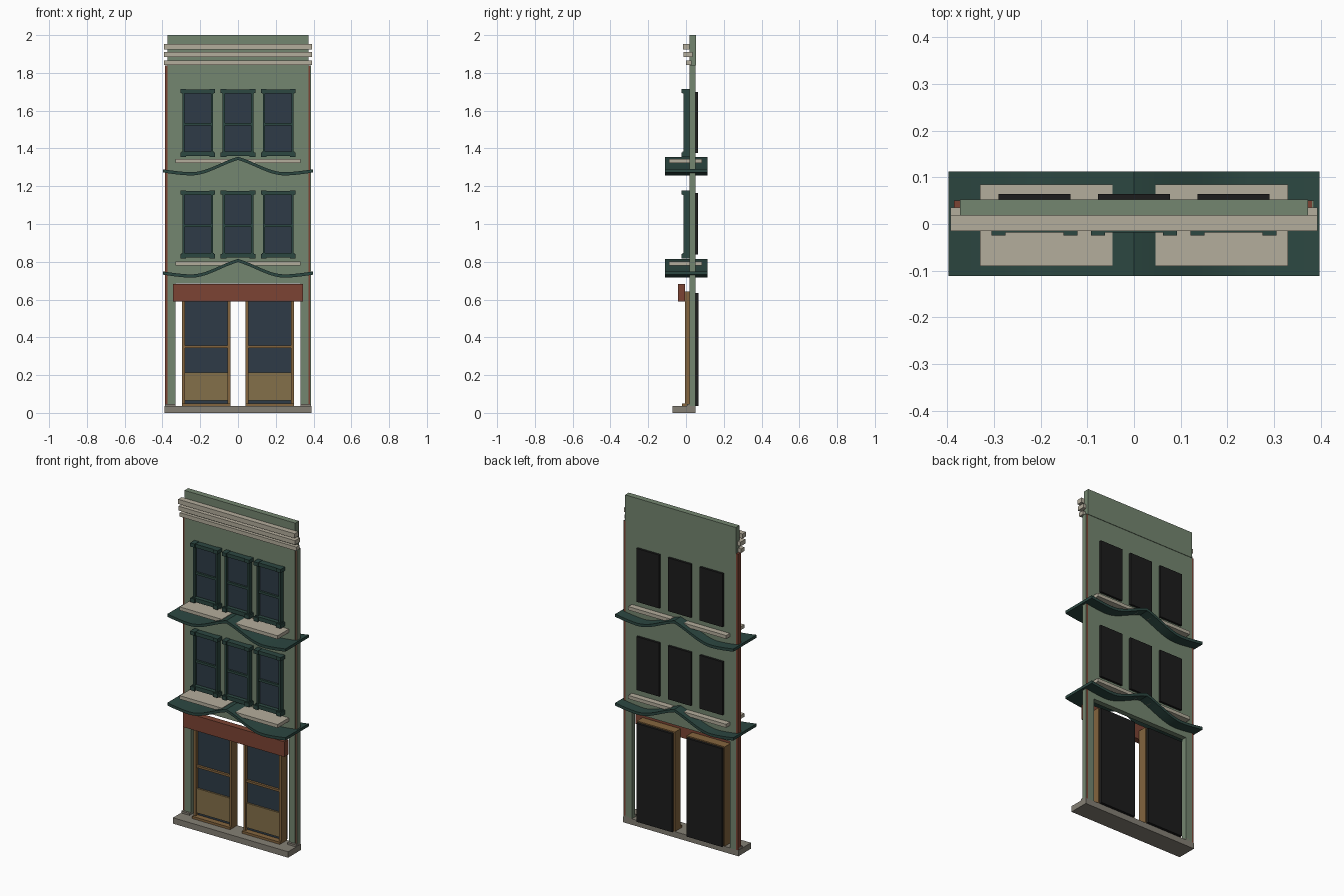
import bpy, bmesh, math

if "Cube" in bpy.data.objects:
    bpy.data.objects.remove(bpy.data.objects["Cube"])


def colour(name, hex_code):
    def lin(c):
        c /= 255
        return c / 12.92 if c < 0.04045 else ((c + 0.055) / 1.055) ** 2.4
    m = bpy.data.materials.new(name)
    m.diffuse_color = [lin(int(hex_code[i:i + 2], 16)) for i in (0, 2, 4)] + [1]
    m.use_nodes = True
    m.node_tree.nodes["Principled BSDF"].inputs["Base Color"].default_value = m.diffuse_color
    return m


SAGE = colour("sage_green", "748670")
TEAL = colour("dark_teal", "2C4741")
CREAM = colour("cream", "B4AD9C")
GLASS = colour("slate_glass", "2E3B47")
BLACK = colour("black", "1C1C1C")
RED = colour("brick_red", "7C4433")
WOOD = colour("wood_panel", "84704A")
TRIM = colour("wood_trim", "84653E")
STONE = colour("stone", "858075")


def finish(name, bm, mat):
    bmesh.ops.recalc_face_normals(bm, faces=bm.faces)
    me = bpy.data.meshes.new(name)
    bm.to_mesh(me)
    bm.free()
    me.materials.append(mat)
    ob = bpy.data.objects.new(name, me)
    bpy.context.collection.objects.link(ob)
    return ob


def boxes(name, mat, *spans):
    """Several boxes in one object, each given as x0, x1, y0, y1, z0, z1."""
    bm = bmesh.new()
    for x0, x1, y0, y1, z0, z1 in spans:
        for v in bmesh.ops.create_cube(bm, size=1)["verts"]:
            v.co.x = x1 if v.co.x > 0 else x0
            v.co.y = y1 if v.co.y > 0 else y0
            v.co.z = z1 if v.co.z > 0 else z0
    return finish(name, bm, mat)


def extrude_profile(name, mat, outline, y0, y1):
    """Closed x-z outline extruded along y."""
    bm = bmesh.new()
    face = bm.faces.new([bm.verts.new((x, y0, z)) for x, z in outline])
    new = bmesh.ops.extrude_face_region(bm, geom=[face])["geom"]
    bmesh.ops.translate(bm, vec=(0, y1 - y0, 0),
                        verts=[g for g in new if isinstance(g, bmesh.types.BMVert)])
    return finish(name, bm, mat)


# Facade with an open shop front, and a parapet above
half = [(0.33, 0.685), (0.33, 0.035), (0.373, 0.035), (0.373, 1.84)]
extrude_profile("facade_wall", SAGE,
                half + [(-x, z) for x, z in reversed(half)], 0.018, 0.05)
boxes("parapet", SAGE, (-0.373, 0.373, 0.018, 0.053, 1.84, 2.0))

# Corner strips
boxes("corner_strips", RED, (-0.386, -0.373, 0.022, 0.05, 0.035, 1.84),
      (0.373, 0.382, 0.022, 0.05, 0.035, 1.84))
boxes("right_edge", SAGE, (0.382, 0.386, 0.018, 0.05, 0.035, 1.84))

# Cornice bands
boxes("cornice", CREAM, (-0.393, 0.393, -0.015, 0.019, 1.925, 1.953),
      (-0.393, 0.393, -0.012, 0.035, 1.884, 1.91),
      (-0.393, 0.393, 0.0, 0.03, 1.842, 1.866))

# Threshold and wall plinths
boxes("threshold", STONE, (-0.388, 0.388, -0.072, 0.05, 0, 0.036),
      (-0.386, -0.33, 0.005, 0.05, 0.036, 0.048),
      (0.33, 0.386, 0.005, 0.05, 0.036, 0.048))

# Fascia over the shop front
boxes("fascia_board", RED, (-0.343, 0.343, -0.042, -0.004, 0.59, 0.682))


def door(cx, tag):
    x0, x1 = cx - 0.128, cx + 0.128
    boxes("door_frame_" + tag, TRIM,
          (x0, x0 + 0.015, -0.005, 0.05, 0.036, 0.642),
          (x1 - 0.015, x1, -0.005, 0.05, 0.036, 0.642),
          (x0 + 0.015, x1 - 0.015, -0.005, 0.05, 0.625, 0.642),
          (x0 + 0.015, x1 - 0.015, 0.0, 0.02, 0.343, 0.356),
          (x0, x1, -0.02, 0.02, 0.036, 0.05))
    boxes("door_panel_" + tag, WOOD, (x0 + 0.015, x1 - 0.015, 0.003, 0.02, 0.066, 0.215))
    boxes("door_glass_" + tag, GLASS, (x0 + 0.015, x1 - 0.015, 0.014, 0.022, 0.04, 0.625))
    boxes("door_backing_" + tag, BLACK, (x0 + 0.008, x1 - 0.008, 0.045, 0.066, 0.036, 0.635))


door(-0.168, "left")
door(0.168, "right")


def window(cx, z, tag):
    """z is the underside of the sill."""
    def box(a, b, y0, y1, c, d):
        return (cx + a, cx + b, y0, y1, z + c, z + d)
    spans = [box(-0.078, 0.078, -0.006, 0.018, 0.166, 0.18),   # meeting rail
             box(-0.085, 0.085, -0.018, 0.018, 0.004, 0.028),  # sill
             box(-0.085, 0.085, -0.018, 0.018, 0.336, 0.358)]  # lintel
    for s in (-1, 1):
        a, b = sorted((s * 0.07, s * 0.081))
        spans.append(box(a, b, -0.012, 0.018, 0.02, 0.345))    # stile
        a, b = sorted((s * 0.062, s * 0.092))
        spans.append(box(a, b, -0.025, 0.018, 0, 0.024))       # end blocks
        spans.append(box(a, b, -0.025, 0.018, 0.338, 0.36))
    boxes("window_frame_" + tag, TEAL, *spans)
    boxes("window_glass_" + tag, GLASS, box(-0.072, 0.072, 0.006, 0.016, 0.02, 0.345))
    boxes("window_backing_" + tag, BLACK, box(-0.077, 0.077, 0.045, 0.064, 0.02, 0.345))


def canopy(peak, tag):
    """Swooping canopy with a central crest, and the ledge slab it crosses."""
    n, top = 36, []
    for i in range(n + 1):
        x = -0.398 + 0.796 * i / n
        a = abs(x)
        if a < 0.25:
            t = a / 0.25
            z = -0.082 * (0.55 * math.sin(t * math.pi / 2) ** 2 + 0.45 * (2 * t - t * t))
        else:
            z = -0.082 + 0.016 * ((a - 0.25) / 0.148) ** 1.5
        top.append((x, peak + z))
    bottom = [(x, z - 0.017) for x, z in reversed(top)]
    ob = extrude_profile("canopy_" + tag, TEAL, top + bottom, -0.112, 0.113)
    bpy.context.view_layer.objects.active = ob
    ob.select_set(True)
    bpy.ops.object.shade_smooth_by_angle(angle=math.radians(20))
    ob.select_set(False)
    boxes("ledge_" + tag, CREAM, (-0.33, -0.046, -0.09, 0.085, peak - 0.034, peak - 0.013),
          (0.046, 0.33, -0.09, 0.085, peak - 0.034, peak - 0.013))


# Two upper storeys
for tag, sill, peak in (("lower", 0.818, 0.815), ("upper", 1.355, 1.356)):
    for side, cx in (("left", -0.213), ("middle", 0), ("right", 0.213)):
        window(cx, sill, tag + "_" + side)
    canopy(peak, tag)
